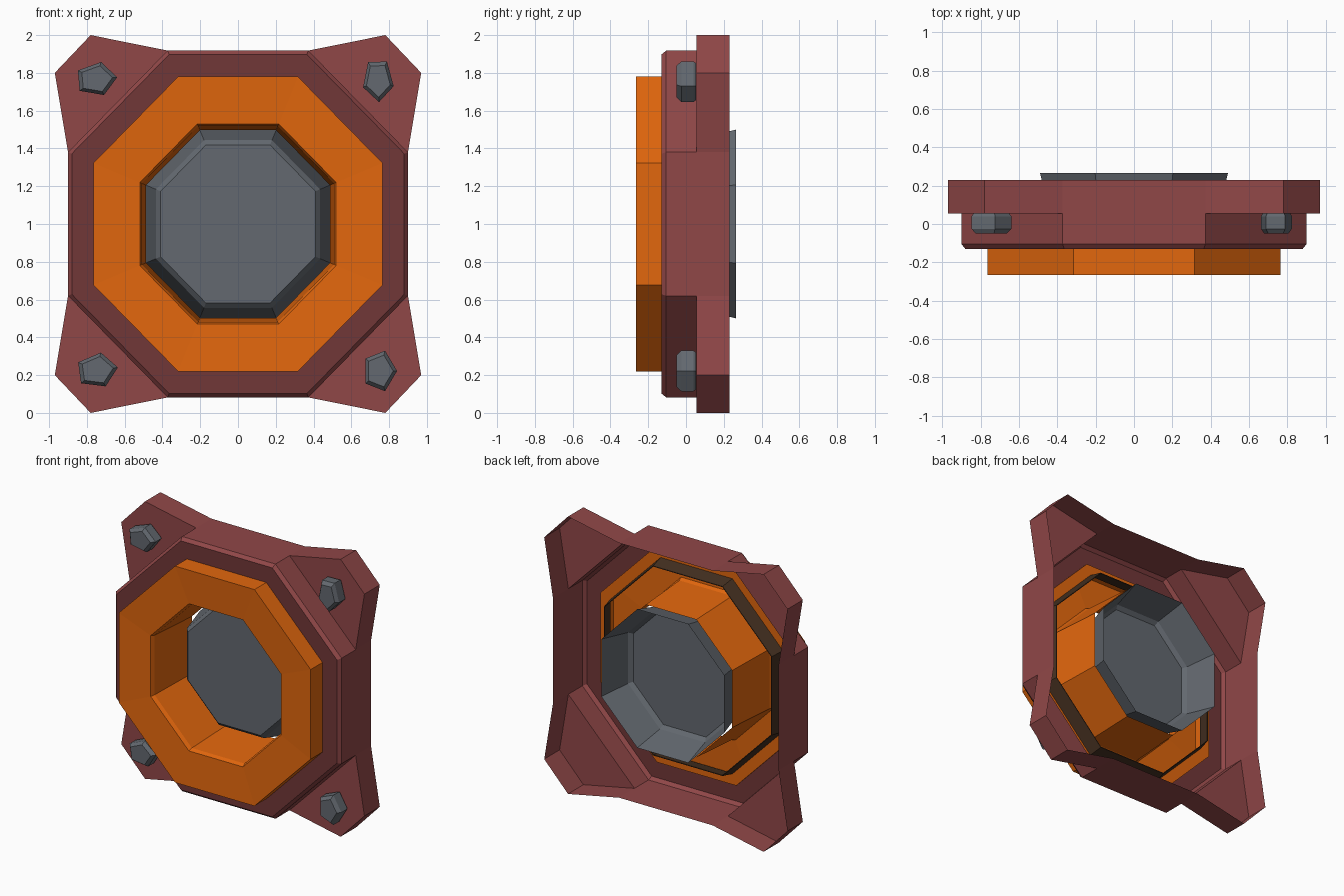
import bpy, bmesh, math

if "Cube" in bpy.data.objects:
    bpy.data.objects.remove(bpy.data.objects["Cube"])

ZC = 1.0        # height of the ring axis
ZS = 1.02       # octagons are slightly taller than wide


def material(name, rgb):
    m = bpy.data.materials.new(name)
    m.diffuse_color = (*rgb, 1.0)
    m.use_nodes = True
    m.node_tree.nodes["Principled BSDF"].inputs["Base Color"].default_value = m.diffuse_color
    return m


RED = material("dull_red", (0.28, 0.063, 0.064))
DARK_RED = material("dark_red", (0.165, 0.038, 0.039))
ORANGE = material("orange", (0.76, 0.135, 0.004))
GREY = material("steel_grey", (0.125, 0.14, 0.16))
BROWN = material("dark_brown", (0.06, 0.03, 0.015))


def finish(bm, name, mats):
    bmesh.ops.recalc_face_normals(bm, faces=bm.faces)
    me = bpy.data.meshes.new(name)
    bm.to_mesh(me)
    bm.free()
    for m in mats:
        me.materials.append(m)
    ob = bpy.data.objects.new(name, me)
    bpy.context.collection.objects.link(ob)
    return ob


def octagon(bm, r, y):
    """Eight vertices, apothem r; edge 0-1 is the upper right diagonal."""
    k = r / math.cos(math.pi / 8)
    angles = [(i + 0.5) * math.pi / 4 for i in range(8)]
    return [bm.verts.new((k * math.cos(a), y, ZC + ZS * k * math.sin(a))) for a in angles]


def bridge(bm, a, b):
    n = len(a)
    return [bm.faces.new((a[i], a[(i + 1) % n], b[(i + 1) % n], b[i])) for i in range(n)]


def octagon_lathe(name, profile, mat, closed=False, cap_first=False):
    """Sweep (apothem, y) points around the y axis with eight sides."""
    bm = bmesh.new()
    rings = [octagon(bm, r, y) for r, y in profile]
    for a, b in zip(rings, rings[1:]):
        bridge(bm, a, b)
    if closed:
        bridge(bm, rings[-1], rings[0])
    if cap_first:
        bm.faces.new(rings[0])
    return finish(bm, name, [mat])


# Hollow frame shell, open at the back, with four hollow corner tabs
bm = bmesh.new()
rings = [octagon(bm, r, y) for r, y in [(0.74, -0.13), (0.88, -0.13), (0.90, -0.105), (0.90, 0.055)]]
for f in bridge(bm, rings[0], rings[1]):
    f.material_index = 1
bridge(bm, rings[1], rings[2])
bridge(bm, rings[2], rings[3])
outline = []
for i in range(0, 8, 2):                       # each diagonal side carries a tab
    a, b = rings[3][i], rings[3][i + 1]
    sx, sz = math.copysign(1, a.co.x + b.co.x), math.copysign(1, a.co.z + b.co.z - 2 * ZC)
    tips = [(0.97, 0.80), (0.78, 1.0)]
    if abs(a.co.x) < abs(b.co.x):
        tips.reverse()
    t = [bm.verts.new((sx * x, 0.055, ZC + sz * z)) for x, z in tips]
    bm.faces.new((a, t[0], t[1], b))           # tab front plate
    outline += [a, t[0], t[1], b]
back = [bm.verts.new((v.co.x, 0.23, v.co.z)) for v in outline]
bridge(bm, outline, back)                      # outer wall
finish(bm, "frame", [RED, DARK_RED])

# Hollow orange ring: back flange, outer wall, dished face, sleeve running backwards
octagon_lathe("orange_ring", [(0.685, -0.12), (0.765, -0.12), (0.765, -0.265), (0.52, -0.252),
                              (0.508, -0.225), (0.487, 0.17)], ORANGE)

# Dark gasket band behind the ring
octagon_lathe("gasket", [(0.69, -0.12), (0.67, -0.02), (0.665, -0.02), (0.685, -0.12)],
              BROWN, closed=True)

# Floating grey dish, open at the back
octagon_lathe("centre_dish", [(0.41, 0.015), (0.435, 0.04), (0.49, 0.265)], GREY, cap_first=True)

# Five-sided bolts on the tabs: x, z, tip angle, length along and across the tip
bolts = [("top_left", -0.752, 1.767, 5, 0.113, 0.092),
         ("top_right", 0.742, 1.763, -88, 0.118, 0.085),
         ("bottom_left", -0.748, 0.225, 8, 0.113, 0.095),
         ("bottom_right", 0.75, 0.222, 0, 0.092, 0.113)]
for label, bx, bz, tip, along, across in bolts:
    t = math.radians(tip)
    bm = bmesh.new()
    rings = []
    for scale, y in [(0.78, -0.05), (1, -0.025), (1, 0.04), (0.9, 0.054)]:
        ring = []
        for i in range(5):
            a = i * math.tau / 5
            u, v = along * scale * math.cos(a), across * scale * math.sin(a)
            ring.append(bm.verts.new((bx + u * math.cos(t) - v * math.sin(t), y,
                                      bz + u * math.sin(t) + v * math.cos(t))))
        rings.append(ring)
    for a, b in zip(rings, rings[1:]):
        bridge(bm, a, b)
    bm.faces.new(rings[0])
    bm.faces.new(rings[-1])
    finish(bm, "bolt_" + label, [GREY])
